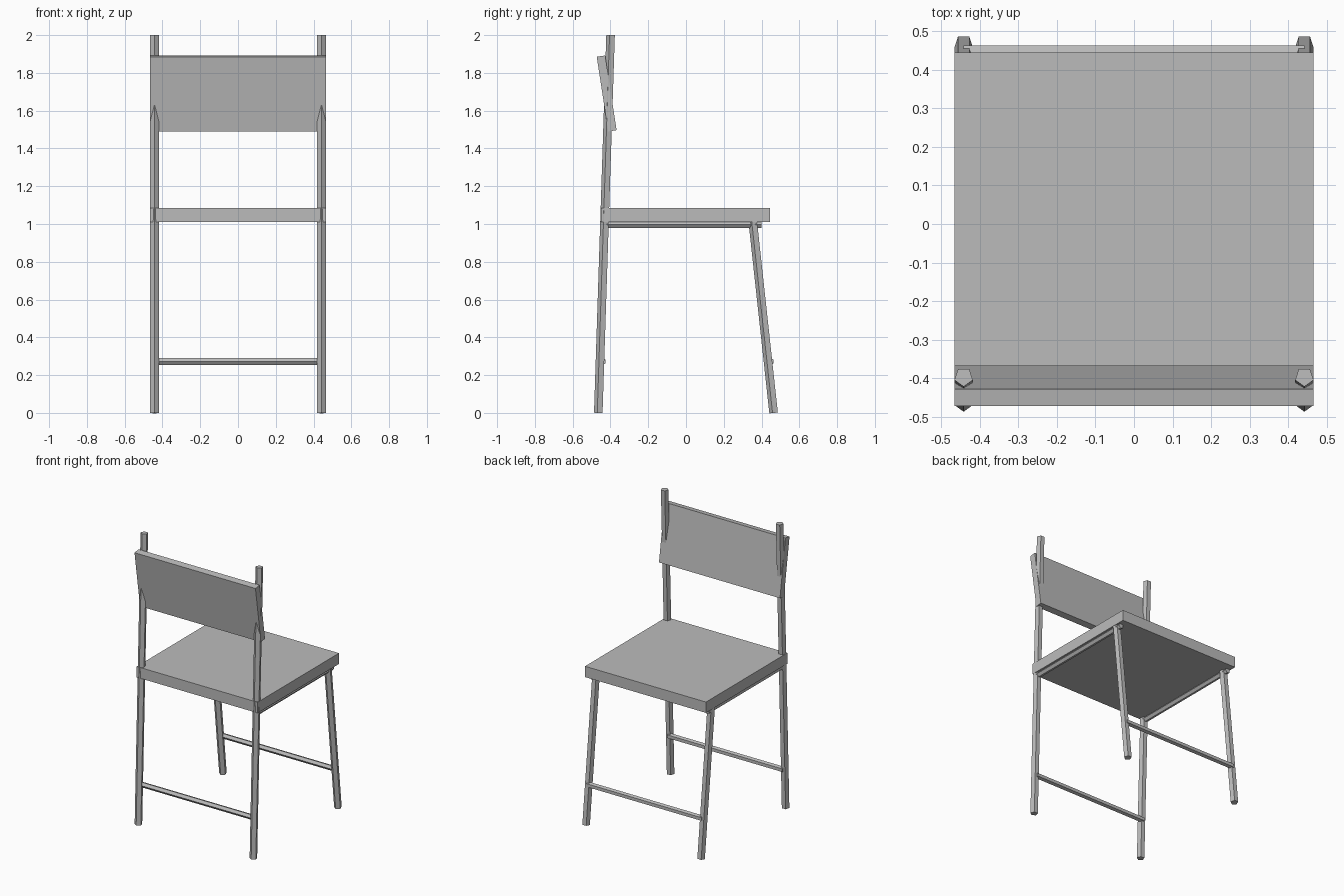
import bpy
from math import radians
from mathutils import Matrix, Vector

cube = bpy.data.objects.get("Cube")
if cube:
    bpy.data.objects.remove(cube, do_unlink=True)

# One plain grey for the whole chair
grey = bpy.data.materials.new("plain grey")
grey.use_nodes = True
color = (0.5, 0.5, 0.5, 1)
grey.diffuse_color = color
grey.node_tree.nodes["Principled BSDF"].inputs["Base Color"].default_value = color


def finish(name):
    ob = bpy.context.object
    ob.name = name
    ob.data.materials.append(grey)
    return ob


def box(name, center, size, tilt=0):
    bpy.ops.mesh.primitive_cube_add(size=1, location=center, rotation=(radians(tilt), 0, 0))
    finish(name).scale = size


def rod(name, start, end, radius, ridge):
    """Five-sided rod between two points, with one ridge facing a direction.
    End caps stay perpendicular to the ridge frame."""
    a, b = Vector(start), Vector(end)
    along = (b - a).normalized()
    side = Vector(ridge)
    side = (side - along * side.dot(along)).normalized()
    frame = Matrix((side, along.cross(side), along)).transposed()
    bpy.ops.mesh.primitive_cylinder_add(vertices=5, radius=radius, depth=(b - a).length)
    ob = finish(name)
    # The primitive's first vertex lies on local +Y
    ob.matrix_world = (Matrix.Translation((a + b) / 2) @ frame.to_4x4()
                       @ Matrix.Rotation(radians(-90), 4, "Z"))


LEG_X = 0.442
BACK = (0, -1, 0)

# Seat slab and tilted backrest board
box("seat", (0, -0.002, 1.048), (0.93, 0.894, 0.075))
box("backrest", (0, -0.42, 1.691), (0.93, 0.045, 0.4), tilt=8.7)

# Legs and under-seat rails, mirrored on both sides
for label, s in (("left", 1), ("right", -1)):
    x = s * LEG_X
    rod(f"back_leg_{label}", (x, -0.462, 0), (x, -0.397, 2), 0.025, BACK)
    rod(f"front_leg_{label}", (x, 0.466, 0), (x, 0.355, 1.02), 0.025, BACK)
    rod(f"seat_rail_{label}", (x, -0.42, 0.998), (x, 0.4, 0.998), 0.019, (1, 0, 0))

# Cross rungs between the legs
for name, y in (("back_rung", -0.44), ("front_rung", 0.448)):
    rod(name, (-LEG_X, y, 0.272), (LEG_X, y, 0.272), 0.0185, BACK)
